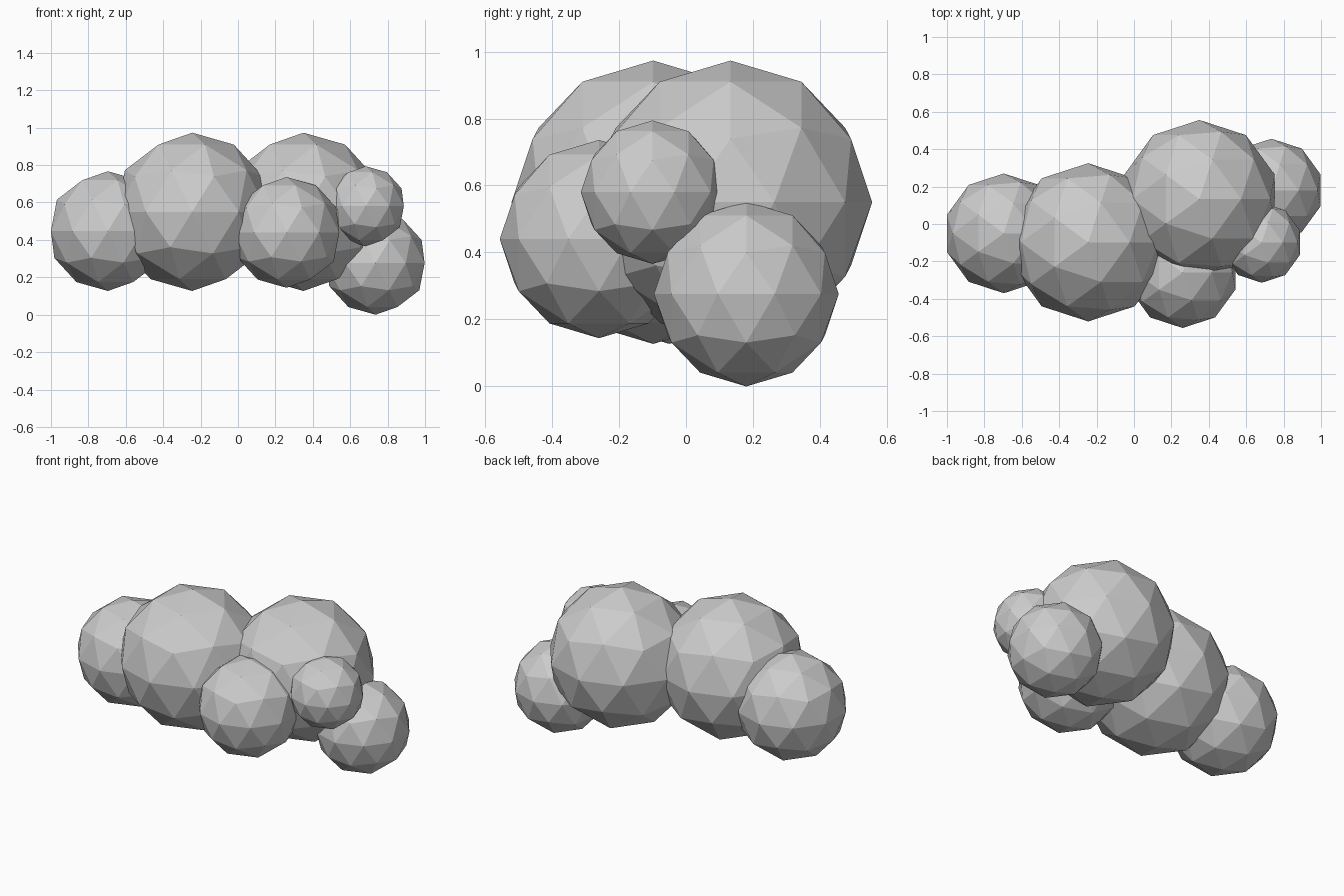
import bpy

cube = bpy.data.objects.get("Cube")
if cube:
    bpy.data.objects.remove(cube, do_unlink=True)

# One plain grey for the whole cloud
grey = bpy.data.materials.new("cloud_grey")
grey.use_nodes = True
colour = (0.6, 0.6, 0.6, 1)
grey.diffuse_color = colour
grey.node_tree.nodes["Principled BSDF"].inputs["Base Color"].default_value = colour


def puff(name, radius, centre):
    """Low-poly, flat-shaded ball of cloud."""
    bpy.ops.mesh.primitive_ico_sphere_add(subdivisions=2, radius=radius, location=centre)
    ball = bpy.context.object
    ball.name = name
    ball.data.materials.append(grey)
    bpy.ops.object.shade_flat()


# Two main puffs
puff("main_puff_right", 0.423, (-0.245, -0.098, 0.55))
puff("main_puff_left", 0.423, (0.35, 0.133, 0.55))

# Smaller puffs around them
puff("end_puff_right", 0.32, (-0.696, -0.05, 0.447))
puff("front_puff", 0.296, (0.26, -0.26, 0.44))
puff("side_puff_left", 0.214, (0.683, -0.10, 0.58))
puff("low_puff_left", 0.276, (0.735, 0.18, 0.276))
